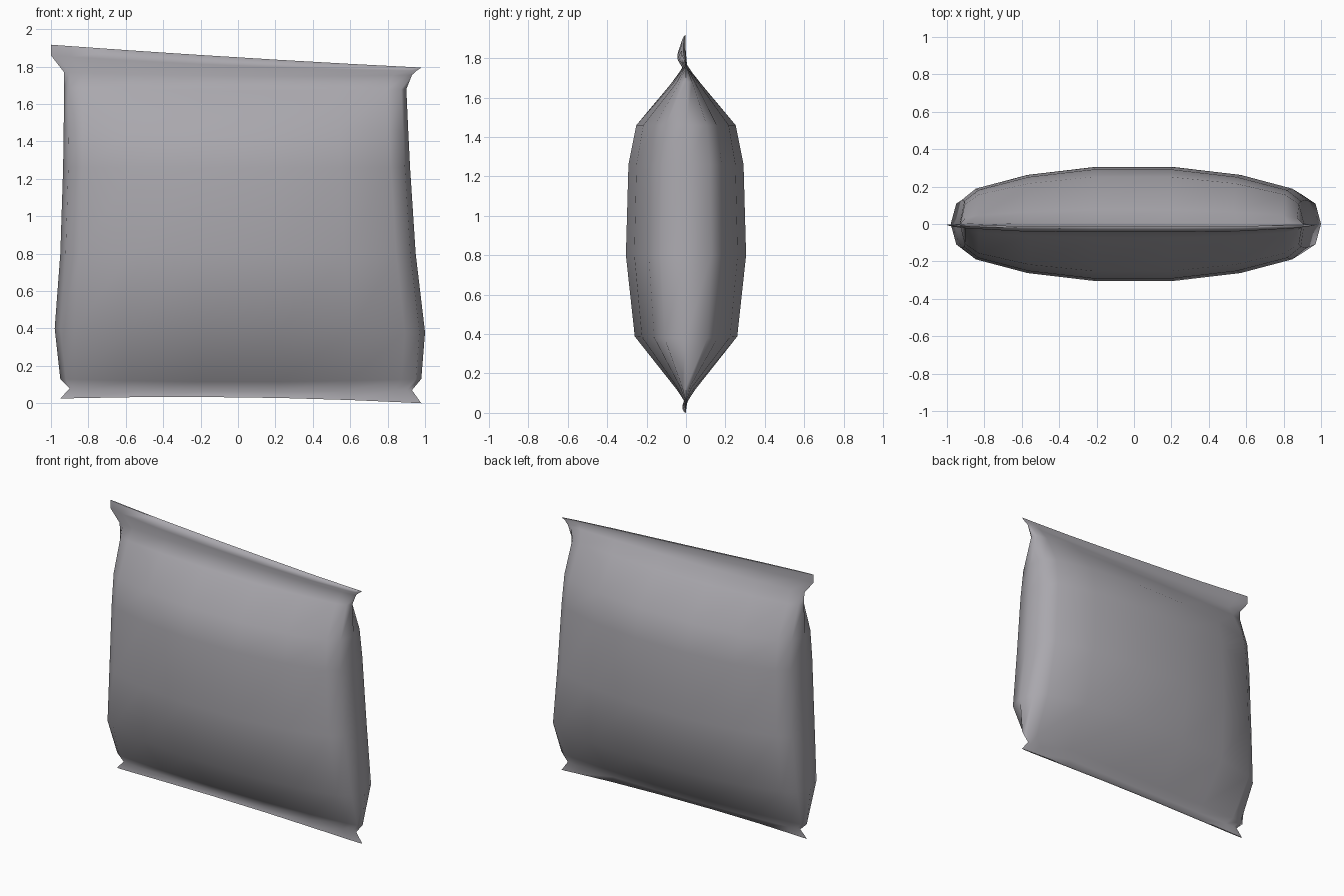
import bpy, bmesh

if "Cube" in bpy.data.objects:
    bpy.data.objects.remove(bpy.data.objects["Cube"])

# Sealed pillow bag, lofted from cross-section rings
# ring: x left, x right, z left / middle / right, y centre, half thickness
RINGS = [
    (-.95, .98, .025, .032, .0, -.012, .007),     # bottom seal edge
    (-.90, .93, .08, .062, .07, .0, .010),        # bottom seal neck
    (-.95, .98, .13, .115, .13, .0, .045),
    (-.98, 1.0, .40, .39, .38, .0, .26),
    (-.95, .95, .80, .80, .80, .0, .305),         # fullest part
    (-.935, .92, 1.26, 1.26, 1.26, .0, .292),
    (-.932, .91, 1.46, 1.46, 1.46, .0, .252),
    (-.93, .90, 1.69, 1.67, 1.68, .0, .075),
    (-.93, .93, 1.77, 1.75, 1.755, -.005, .012),  # top seal neck
    (-1.0, .955, 1.86, 1.805, 1.778, -.03, .014),
    (-1.0, .98, 1.917, 1.85, 1.795, -.018, .006), # top seal edge
]
# half of the puffed section: (x fraction, thickness fraction)
HALF = [(-1, 0), (-.97, .42), (-.89, .62), (-.6, .86), (-.22, 1)]
SECTION = HALF + [(-x, t) for x, t in reversed(HALF)]
N = len(SECTION)

bm = bmesh.new()
loops = []
for xl, xr, zl, zm, zr, yc, t in RINGS:
    def point(fx, ft, side):
        x = (xl + xr) / 2 + fx * (xr - xl) / 2
        z = zm + (zr - zl) / 2 * fx + ((zl + zr) / 2 - zm) * fx * fx
        return bm.verts.new((x, yc * (1 - .8 * fx ** 4) + side * ft * t, z))
    front = [point(fx, ft, -1) for fx, ft in SECTION]
    back = [point(fx, ft, 1) for fx, ft in SECTION[1:-1]]
    loops.append(front + back[::-1])

# Walls of the bag
M = len(loops[0])
for a, b in zip(loops, loops[1:]):
    for i in range(M):
        j = (i + 1) % M
        bm.faces.new((a[i], a[j], b[j], b[i]))

# Thin seal rims joining front and back
for r in (loops[0], loops[-1]):
    for i in range(N - 1):
        quad = [r[i], r[i + 1], r[(M - i - 1) % M], r[(M - i) % M]]
        unique = list(dict.fromkeys(quad))
        bm.faces.new(unique)
bmesh.ops.recalc_face_normals(bm, faces=bm.faces)

mesh = bpy.data.meshes.new("pillow_bag")
bm.to_mesh(mesh)
bm.free()
bag = bpy.data.objects.new("pillow_bag", mesh)
bpy.context.collection.objects.link(bag)

mat = bpy.data.materials.new("grey_wrapper")
mat.diffuse_color = (.40, .39, .42, 1)
mat.use_nodes = True
mat.node_tree.nodes["Principled BSDF"].inputs["Base Color"].default_value = mat.diffuse_color
mesh.materials.append(mat)

bpy.context.view_layer.objects.active = bag
bag.select_set(True)
bpy.ops.object.shade_smooth_by_angle(angle=1.3)
